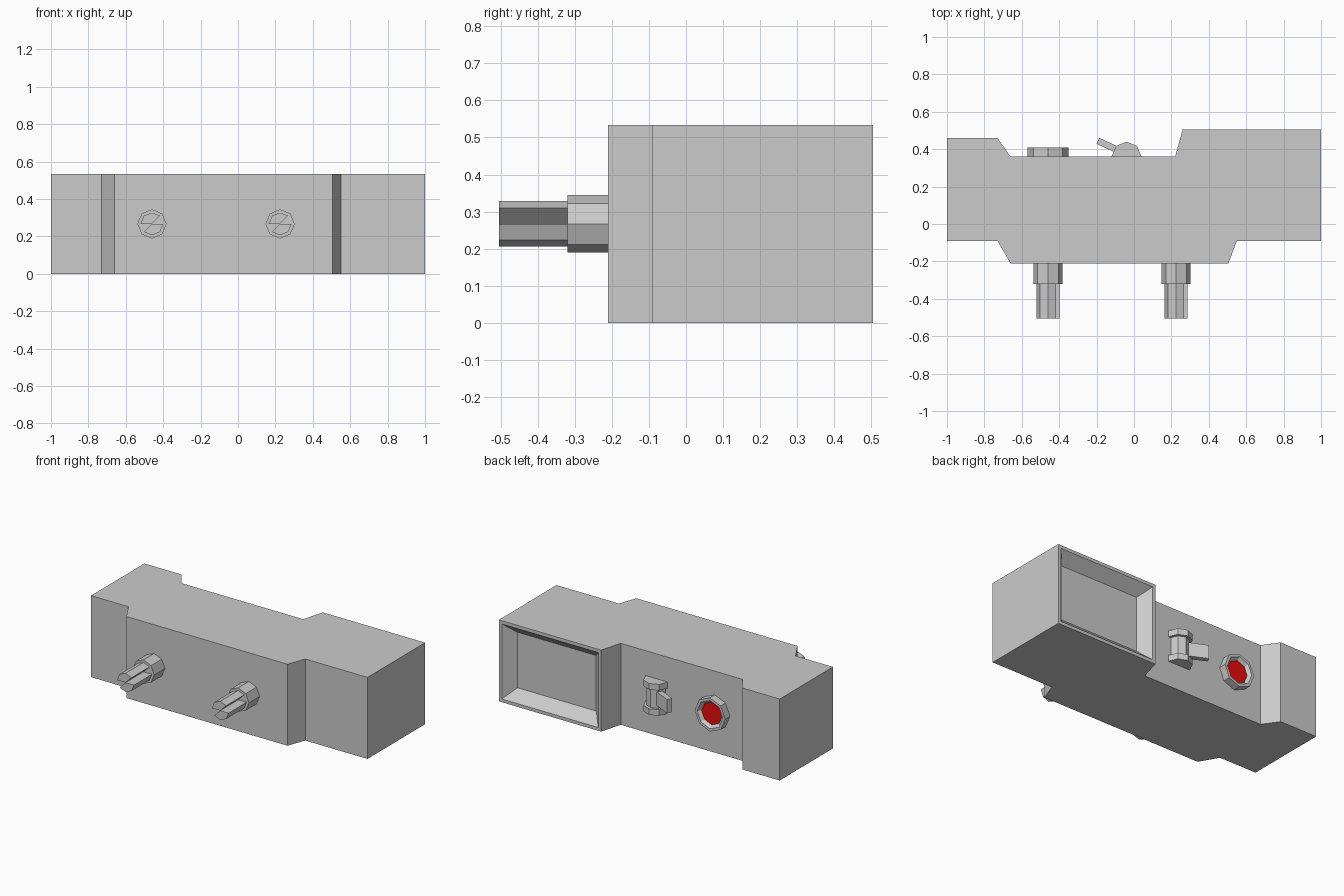
import bpy, bmesh, math
from mathutils import Matrix, Vector

cube = bpy.data.objects.get("Cube")
if cube:
    bpy.data.objects.remove(cube)


def material(name, rgb):
    m = bpy.data.materials.new(name)
    m.use_nodes = True
    m.diffuse_color = (*rgb, 1)
    m.node_tree.nodes["Principled BSDF"].inputs["Base Color"].default_value = (*rgb, 1)
    return m


grey = material("light grey", (0.6, 0.6, 0.6))
red = material("lamp red", (0.8, 0.003, 0.003))


def finish(name, bm, *mats):
    bmesh.ops.recalc_face_normals(bm, faces=bm.faces)
    me = bpy.data.meshes.new(name)
    bm.to_mesh(me)
    bm.free()
    for m in mats:
        me.materials.append(m)
    ob = bpy.data.objects.new(name, me)
    bpy.context.collection.objects.link(ob)
    return ob


def add_prism(bm, points, direction):
    """Extrude a closed polygon along a direction."""
    face = bm.faces.new([bm.verts.new(p) for p in points])
    new = bmesh.ops.extrude_face_region(bm, geom=[face], use_keep_orig=True)["geom"]
    verts = [v for v in new if isinstance(v, bmesh.types.BMVert)]
    bmesh.ops.translate(bm, vec=Vector(direction), verts=verts)


def ring(x, y, z, r, first=0, last=7):
    """Corners of an octagon facing along y."""
    return [(x + r * math.cos(k * math.pi / 4), y, z + r * math.sin(k * math.pi / 4))
            for k in range(first, last + 1)]


MID, TOP = 0.267, 0.533
WALL = 0.36

# Main housing, with a sloped tray sunk into its thick end
outline = [(-1, 0.46), (-0.73, 0.46), (-0.66, WALL), (0.22, WALL), (0.26, 0.505), (1, 0.505),
           (1, -0.09), (0.55, -0.09), (0.505, -0.21), (-0.66, -0.21), (-0.73, -0.09), (-1, -0.09)]
bm = bmesh.new()
add_prism(bm, [(x, y, 0) for x, y in outline], (0, 0, TOP))
bmesh.ops.recalc_face_normals(bm, faces=bm.faces)
tray = next(f for f in bm.faces if f.normal.y > 0.9 and f.calc_center_median().x > 0.5)
bmesh.ops.inset_region(bm, faces=[tray], thickness=0.03)
bmesh.ops.inset_region(bm, faces=[tray], thickness=0.09, depth=-0.07)
finish("housing", bm, grey)

# Front knobs: octagonal collar and a shaft with two opposite wedges missing
for side, x in (("right", -0.46), ("left", 0.225)):
    bm = bmesh.new()
    add_prism(bm, ring(x, -0.21, MID, 0.078), (0, -0.11, 0))
    finish(side + "_knob_collar", bm, grey)
    bm = bmesh.new()
    for first in (1, 5):
        add_prism(bm, [(x, -0.32, MID)] + ring(x, -0.32, MID, 0.061, first, first + 3),
                  (0, -0.185, 0))
    finish(side + "_knob_shaft", bm, grey)

# Rear lamp: bezel with a bevelled lip and a sunken red lens
bm = bmesh.new()
add_prism(bm, ring(-0.46, WALL, MID, 0.11), (0, 0.05, 0))
bmesh.ops.recalc_face_normals(bm, faces=bm.faces)
lens = next(f for f in bm.faces if f.normal.y > 0.9)
bmesh.ops.inset_region(bm, faces=[lens], thickness=0.018)
bmesh.ops.inset_region(bm, faces=[lens], thickness=0.018, depth=-0.02)
lens.material_index = 1
finish("lamp", bm, grey, red)


# Rear switch: half-round drum between two wider flanges
def half_round(r, z):
    return [(-0.04 + r * math.cos(a * math.pi / 4), WALL + r * math.sin(a * math.pi / 4), z)
            for a in range(5)]


bm = bmesh.new()
for r, low, high in ((0.08, 0.165, 0.205), (0.062, 0.205, 0.33), (0.08, 0.33, 0.37)):
    add_prism(bm, half_round(r, low), (0, 0, high - low))
finish("switch_drum", bm, grey)

# Switch lever, leaning away from the wall
bm = bmesh.new()
bmesh.ops.create_cube(bm, size=1, matrix=Matrix.Translation((-0.125, 0.413, MID))
                      @ Matrix.Rotation(math.radians(-25), 4, "Z")
                      @ Matrix.Diagonal((0.15, 0.035, 0.09, 1)))
finish("switch_lever", bm, grey)
